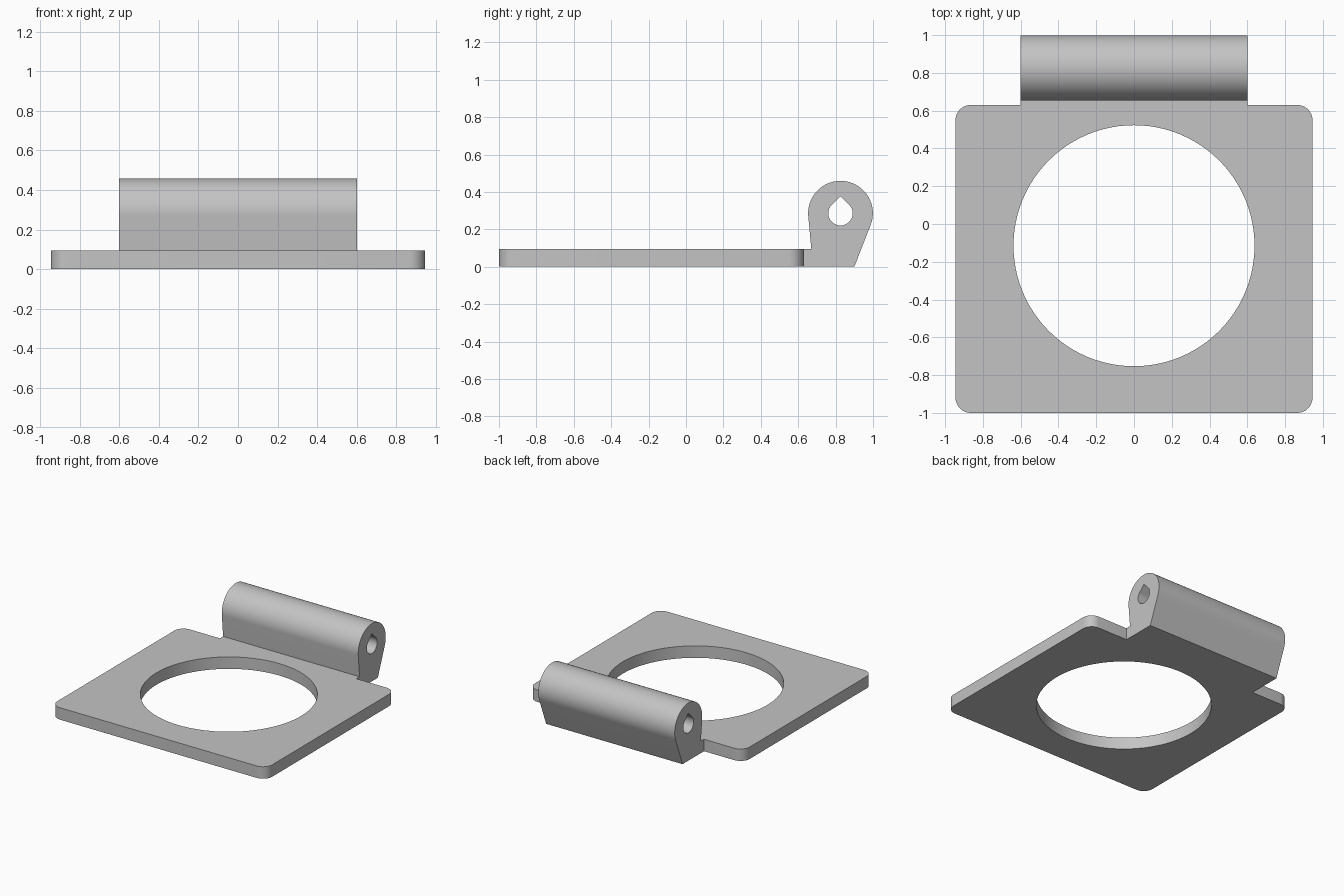
import bpy, bmesh
from math import sin, cos, acos, atan2, hypot, radians, pi
from mathutils import Matrix

cube = bpy.data.objects.get("Cube")
if cube:
    bpy.data.objects.remove(cube, do_unlink=True)

grey = bpy.data.materials.new("plain grey")
grey.use_nodes = True
colour = (0.55, 0.55, 0.55, 1)
grey.diffuse_color = colour
grey.node_tree.nodes["Principled BSDF"].inputs["Base Color"].default_value = colour

BACK, THICK, HINGE_X = 0.63, 0.095, 0.6


def arc(cx, cy, r, start, end, steps):
    """Points along an arc, angles in radians."""
    angles = [start + (end - start) * i / steps for i in range(steps + 1)]
    return [(cx + r * cos(a), cy + r * sin(a)) for a in angles]


def tangent_angle(point, centre, r, side):
    """Angle on a circle where the line from an outside point touches it."""
    dx, dy = point[0] - centre[0], point[1] - centre[1]
    return atan2(dy, dx) + side * acos(r / hypot(dx, dy))


def extrude_profile(name, loops, depth, matrix):
    """Fill an outline with a hole, extrude it, and open the shared joint."""
    bm = bmesh.new()
    edges = []
    for loop in loops:
        verts = [bm.verts.new((a, b, 0)) for a, b in loop]
        edges += [bm.edges.new((v, verts[i - 1])) for i, v in enumerate(verts)]
    bmesh.ops.triangle_fill(bm, edges=edges, use_beauty=True)
    result = bmesh.ops.extrude_face_region(bm, geom=bm.faces[:], use_keep_orig=True)
    top = [v for v in result["geom"] if isinstance(v, bmesh.types.BMVert)]
    bmesh.ops.translate(bm, verts=top, vec=(0, 0, depth))
    bmesh.ops.recalc_face_normals(bm, faces=bm.faces[:])
    bm.transform(matrix)
    # The two parts meet here, so neither needs a wall
    joint = [f for f in bm.faces if all(
        abs(v.co.y - BACK) < 1e-4 and abs(v.co.x) < HINGE_X + 1e-4 for v in f.verts)]
    bmesh.ops.delete(bm, geom=joint, context="FACES")
    mesh = bpy.data.meshes.new(name)
    bm.to_mesh(mesh)
    bm.free()
    mesh.materials.append(grey)
    obj = bpy.data.objects.new(name, mesh)
    bpy.context.collection.objects.link(obj)
    bpy.ops.object.select_all(action="DESELECT")
    obj.select_set(True)
    bpy.context.view_layer.objects.active = obj
    bpy.ops.object.shade_smooth_by_angle(angle=radians(30))
    return obj


# Base plate: rounded rectangle with a large round opening
half, front, corner = 0.945, -1.0, 0.08
x, y0, y1 = half - corner, front + corner, BACK - corner
plate = (arc(x, y1, corner, 0, pi / 2, 8)
         + [(HINGE_X, BACK), (-HINGE_X, BACK)]
         + arc(-x, y1, corner, pi / 2, pi, 8)
         + arc(-x, y0, corner, pi, 1.5 * pi, 8)
         + arc(x, y0, corner, 1.5 * pi, 2 * pi, 8))
opening = arc(0, -0.115, 0.638, 0, 2 * pi, 96)[:-1]
extrude_profile("base_plate", [plate, opening], THICK, Matrix.Identity(4))

# Hinge barrel: round top with tapering sides and a teardrop pin hole
centre, radius, pin = (0.826, 0.286), 0.173, 0.065
heel, toe = (0.9, 0), (0.67, THICK)
barrel = ([(BACK, THICK), (BACK, 0), heel]
          + arc(*centre, radius, tangent_angle(heel, centre, radius, 1),
                tangent_angle(toe, centre, radius, -1) + 2 * pi, 48)
          + [toe])
pin_hole = (arc(*centre, pin, -1.25 * pi, 0.25 * pi, 36)
            + [(centre[0], centre[1] + pin * 2 ** 0.5)])
# Profile axes (y, z) with the extrusion along x
to_side = Matrix(((0, 0, 1, -HINGE_X), (1, 0, 0, 0), (0, 1, 0, 0), (0, 0, 0, 1)))
extrude_profile("hinge_barrel", [barrel, pin_hole], 2 * HINGE_X, to_side)
